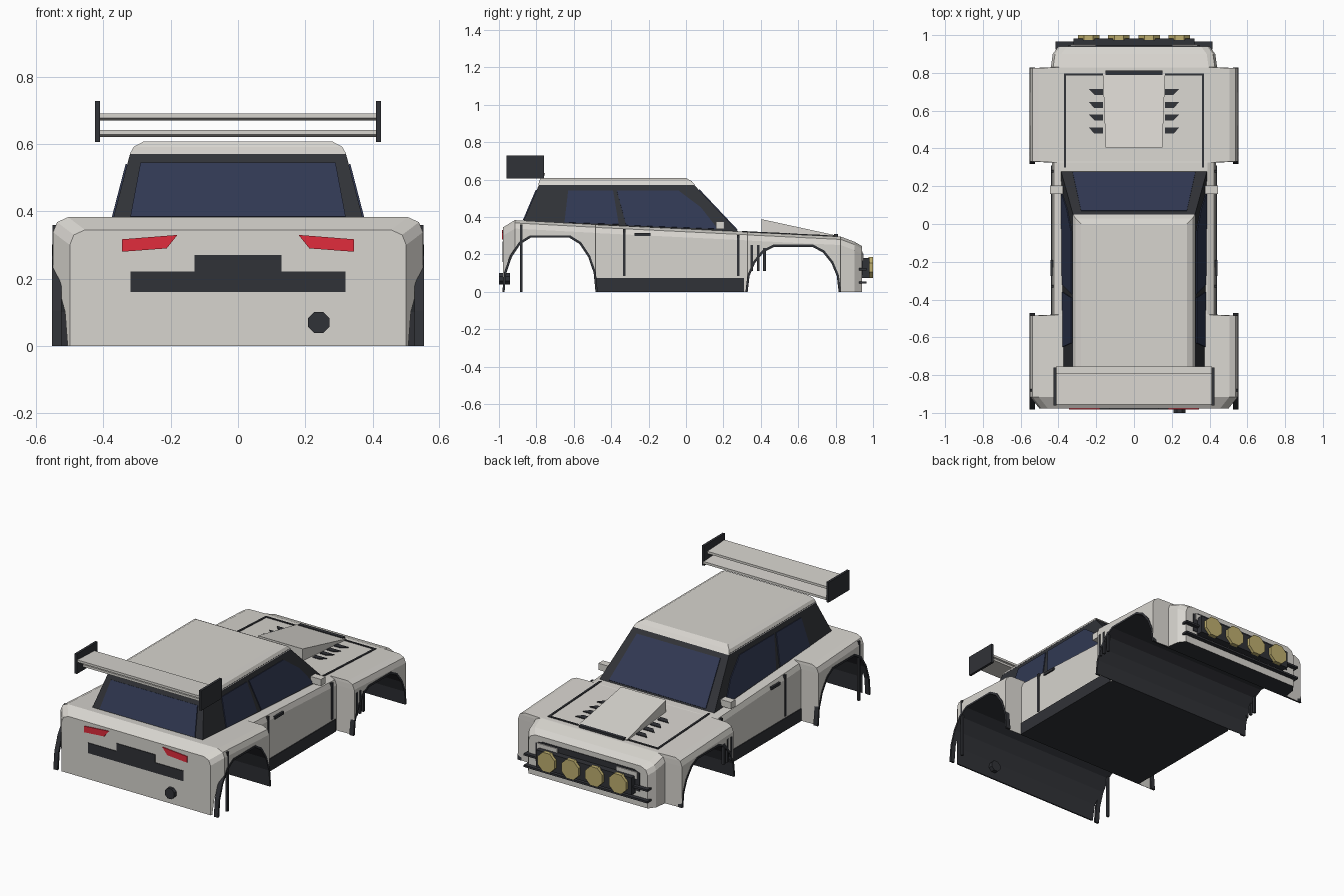
import bpy, bmesh, math
from mathutils import Vector

if "Cube" in bpy.data.objects:
    bpy.data.objects.remove(bpy.data.objects["Cube"])


def material(name, rgb):
    m = bpy.data.materials.new(name)
    m.diffuse_color = (*rgb, 1)
    m.use_nodes = True
    m.node_tree.nodes["Principled BSDF"].inputs["Base Color"].default_value = m.diffuse_color
    return m


WHITE = material("off_white", (.68, .66, .62))
DARK = material("dark_trim", (.03, .032, .038))
GLASS = material("navy_glass", (.03, .04, .085))
RED = material("red_lens", (.75, .025, .045))
YELLOW = material("yellow_lens", (.52, .43, .16))


def finish(bm, name, *mats):
    bmesh.ops.recalc_face_normals(bm, faces=bm.faces[:])
    me = bpy.data.meshes.new(name)
    bm.to_mesh(me)
    bm.free()
    for m in mats:
        me.materials.append(m)
    ob = bpy.data.objects.new(name, me)
    bpy.context.collection.objects.link(ob)
    return ob


def hull(name, pts, mat, mirror=False):
    bm = bmesh.new()
    if mirror:
        pts = list(pts) + [(-x, y, z) for x, y, z in pts]
    vs = [bm.verts.new(p) for p in pts]
    r = bmesh.ops.convex_hull(bm, input=vs)
    junk = [g for g in set(r["geom_interior"] + r["geom_unused"]) if isinstance(g, bmesh.types.BMVert)]
    if junk:
        bmesh.ops.delete(bm, geom=junk, context='VERTS')
    bmesh.ops.dissolve_limit(bm, angle_limit=.01, verts=bm.verts[:], edges=bm.edges[:])
    return finish(bm, name, mat)


def box(name, x0, x1, y0, y1, z0, z1, mat):
    return hull(name, [(x, y, z) for x in (x0, x1) for y in (y0, y1) for z in (z0, z1)], mat)


def plate(name, pts, normal, mat, t=.005, mirror=False):
    n = Vector(normal).normalized() * t
    return hull(name, [tuple(Vector(p) + s * n) for p in pts for s in (-1, 1)], mat, mirror)


def prism(name, pts, axis, a, b, mat):
    # axis x: points are (y, z); axis y: points are (x, z)
    put = (lambda p, d: (d, p[0], p[1])) if axis == 'x' else (lambda p, d: (p[0], d, p[1]))
    bm = bmesh.new()
    A, B = ([bm.verts.new(put(p, d)) for p in pts] for d in (a, b))
    bm.faces.new(A)
    bm.faces.new(B)
    for i in range(len(pts)):
        j = (i + 1) % len(pts)
        bm.faces.new((A[i], A[j], B[j], B[i]))
    return finish(bm, name, mat)


def octagon(cx, cz, r):
    return [(cx + r * math.cos((i + .5) * math.pi / 4), cz + r * math.sin((i + .5) * math.pi / 4)) for i in range(8)]


# Main shell lofted from cross-sections: y, half width, top height
stations = [(-.978, .50, .345), (-.915, .55, .383), (-.485, .55, .36), (-.48, .435, .359),
            (.325, .435, .32), (.33, .55, .319), (.825, .55, .295), (.83, .44, .294),
            (.90, .43, .268), (.94, .40, .245)]


def top(y):
    for (a, _, p), (b, _, q) in zip(stations, stations[1:]):
        if a <= y <= b:
            return p + (q - p) * (y - a) / (b - a)
    return .245


bm = bmesh.new()
rings = []
for y, w, z in stations:
    half = [(w, 0), (w, z - .045), (w - .012, z - .015), (w - .045, z)]
    rings.append([bm.verts.new((x, y, h)) for x, h in half + [(-x, h) for x, h in half[::-1]]])
for a, b in zip(rings, rings[1:]):
    for i in range(8):
        j = (i + 1) % 8
        f = bm.faces.new((a[i], a[j], b[j], b[i]))
        f.material_index = int(i == 7)
bm.faces.new(rings[0])
bm.faces.new(rings[-1])
body = finish(bm, "body_shell", WHITE, DARK)


# Wheel arches cut through the full width, with dark flares
def arch(c, w, h):
    half = [(1, 0), (.96, .35), (.84, .64), (.65, .88), (.42, 1)]
    return [(c + w * u, h * v) for u, v in half] + [(c - w * u, h * v) for u, v in half[::-1]]


for tag, c, w, h in (("rear", -.727, .243, .29), ("front", .573, .243, .24)):
    inner = arch(c, w, h)
    cutter = prism(tag + "_arch_cutter", [(c + w, -.1)] + inner + [(c - w, -.1)], 'x', -.7, .7, DARK)
    cutter.hide_render = True
    mod = body.modifiers.new("arch", 'BOOLEAN')
    mod.operation, mod.object, mod.solver = 'DIFFERENCE', cutter, 'EXACT'
    mod.material_mode = 'TRANSFER'
    bpy.context.view_layer.objects.active = body
    bpy.ops.object.modifier_apply(modifier=mod.name)
    bpy.data.objects.remove(cutter)
    for s in (-1, 1):
        outer = arch(c, w + .012, h + .012)
        prism(tag + "_arch_flare", outer + inner[::-1], 'x', s * .525, s * .553, DARK)

# Cabin, roof and glass
hull("cabin", [(.372, -.87, .375), (.389, .29, .31), (.32, -.785, .575), (.32, .04, .575)], DARK, True)
hull("roof", [(.322, -.79, .57), (.322, .05, .57), (.31, -.785, .592), (.31, .03, .592),
              (.28, -.775, .608), (.28, 0, .608)], WHITE, True)
plate("windshield", [(.325, .272, .329), (.28, .068, .545)], (0, .73, .69), GLASS, mirror=True)
plate("rear_window", [(.32, -.867, .383), (.29, -.799, .543)], (0, -.92, .39), GLASS, mirror=True)
windows = {"quarter_window": [(-.65, .37), (-.63, .54), (-.39, .54), (-.36, .36)],
           "door_window": [(-.32, .355), (-.37, .54), (-.04, .54), (.08, .45), (.17, .335)]}
for s in (-1, 1):
    for name, pts in windows.items():
        plate(name, [(s * (.372 - (z - .375) * .26), y, z) for y, z in pts], (s, 0, .26), GLASS)

# Side details
for s in (-1, 1):
    box("side_skirt", s * .40, s * .44, -.48, .31, 0, .075, DARK)
    for y, z0, z1, x in ((-.33, .085, .335, .437), (.28, .085, .305, .437), (-.88, 0, .36, .549),
                         (.352, .11, .25, .551), (.387, .11, .25, .551), (.42, .11, .235, .551)):
        box("side_seam", s * (x - .012), s * (x + .002), y - .007, y + .007, z0, z1, DARK)
    box("door_handle", s * .43, s * .443, -.275, -.19, .298, .314, DARK)
    box("mirror", s * .375, s * .445, .16, .205, .335, .375, WHITE)

# Hood seams, scoop and vents
for s in (-1, 1):
    plate("hood_side_seam", [(s * x, y, top(y)) for x in (.359, .371) for y in (.30, .795)], (0, 0, 1), DARK, .004)
    for y in (.70, .63, .565, .495):
        plate("hood_vent", [(s * x, y + d, top(y + d)) for x, d in
                            ((.165, .016), (.24, .016), (.21, -.016), (.165, -.016))], (0, 0, 1), DARK, .005)
plate("hood_front_seam", [(x, y, top(y)) for x in (-.371, .371) for y in (.785, .797)], (0, 0, 1), DARK, .004)
hull("hood_scoop", [(.165, .80, .28), (.165, .80, .302), (.15, .405, .30), (.15, .405, .388)], WHITE, True)
box("scoop_intake", -.15, .15, .79, .812, .29, .309, DARK)

# Rear wing
for s in (-1, 1):
    box("wing_endplate", s * .41, s * .425, -.96, -.76, .607, .728, DARK)
plate("wing_upper_plank", [(x, y, z) for x in (-.412, .412) for y, z in ((-.955, .684), (-.79, .677))],
      (0, 0, 1), WHITE, .007)
plate("wing_lower_plank", [(x, y, z) for x in (-.412, .412) for y, z in ((-.90, .635), (-.755, .628))],
      (0, 0, 1), WHITE, .007)

# Tail end
for s in (-1, 1):
    prism("tail_light", [(s * x, z) for x, z in ((.345, .28), (.345, .317), (.18, .33), (.212, .29))],
          'y', -.983, -.97, RED)
prism("tail_panel", [(-.32, .16), (.32, .16), (.32, .222), (.13, .222), (.13, .27),
                     (-.13, .27), (-.13, .222), (-.32, .222)], 'y', -.982, -.972, DARK)
prism("exhaust", octagon(.24, .07, .034), 'y', -1, -.94, DARK)

# Nose: grille, headlights, guard bars and lamp row
prism("grille", [(-.35, .09), (.35, .09), (.35, .2), (.31, .215), (-.31, .215), (-.35, .2)], 'y', .92, .944, DARK)
for s in (-1, 1):
    prism("headlight", [(s * x, z) for x, z in ((.2, .18), (.2, .205), (.335, .205), (.335, .165), (.24, .165))],
          'y', .93, .95, WHITE)
for z in (.05, .12):
    box("guard_bar", -.415, .415, .925, .965, z - .006, z + .006, DARK)
box("lamp_housing", -.32, .32, .94, .982, .075, .18, DARK)
for x in (-.24, -.08, .08, .24):
    prism("lamp", octagon(x, .13, .062), 'y', .975, 1, YELLOW)
